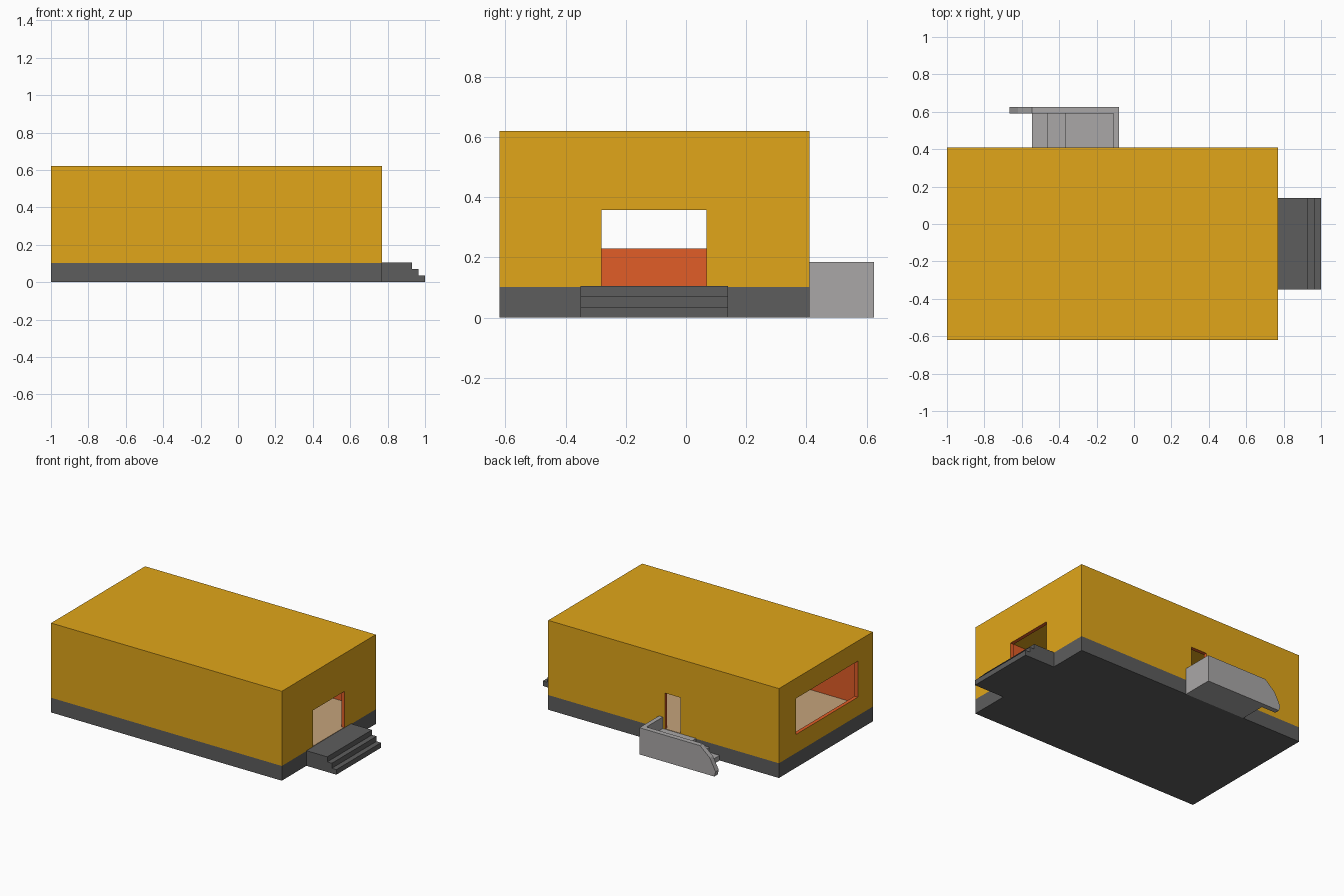
import bpy, bmesh

if "Cube" in bpy.data.objects:
    bpy.data.objects.remove(bpy.data.objects["Cube"])

def material(name, rgb):
    m = bpy.data.materials.new(name)
    m.diffuse_color = (*rgb, 1)
    m.use_nodes = True
    m.node_tree.nodes["Principled BSDF"].inputs["Base Color"].default_value = m.diffuse_color
    return m

YELLOW = material("yellow_wall", (0.75, 0.38, 0.01))
ORANGE = material("orange_interior", (0.75, 0.11, 0.02))
TAN = material("tan_floor", (0.56, 0.37, 0.20))
DARK = material("dark_grey", (0.11, 0.11, 0.11))
LIGHT = material("light_grey", (0.40, 0.39, 0.39))

def box(name, x, y, z, mat=None):
    """Box from min/max ranges."""
    bm = bmesh.new()
    bmesh.ops.create_cube(bm, size=1)
    for v in bm.verts:
        v.co = [r[0] if c < 0 else r[1] for c, r in zip(v.co, (x, y, z))]
    return finish(name, bm, mat)

def prism(name, profile, y, mat):
    """Extrude an x/z profile along y."""
    bm = bmesh.new()
    face = bm.faces.new([bm.verts.new((px, y[0], pz)) for px, pz in profile])
    out = bmesh.ops.extrude_face_region(bm, geom=[face])["geom"]
    for v in out:
        if isinstance(v, bmesh.types.BMVert):
            v.co.y = y[1]
    return finish(name, bm, mat)

def finish(name, bm, mat):
    bmesh.ops.recalc_face_normals(bm, faces=bm.faces)
    me = bpy.data.meshes.new(name)
    bm.to_mesh(me)
    bm.free()
    if mat:
        me.materials.append(mat)
    ob = bpy.data.objects.new(name, me)
    bpy.context.collection.objects.link(ob)
    return ob

X0, X1, Y0, Y1, Z0, Z1 = -1.0, 0.77, -0.62, 0.41, 0.105, 0.62
T = 0.025  # wall thickness

# Foundation and interior floor
box("foundation", (X0, X1), (Y0, Y1), (0, Z0 - 0.003), DARK)
box("floor", (X0 + 0.005, X1 - 0.005), (Y0 + 0.005, Y1 - 0.005), (0.09, Z0), TAN)

# Hollow shell with roof: cut room, front door, side door and window
shell = box("shell", (X0, X1), (Y0, Y1), (Z0 - 0.003, Z1), YELLOW)
cutters = [
    box("room_cutter", (X0 + T, X1 - T), (Y0 + T, Y1 - T), (0, Z1 - T)),
    box("main_door_cutter", (X1 - 0.1, X1 + 0.1), (-0.28, 0.068), (0, 0.357)),
    box("side_door_cutter", (-0.245, -0.125), (Y1 - 0.1, Y1 + 0.1), (0, 0.355)),
    box("window_cutter", (X0 - 0.1, X0 + 0.1), (-0.456, 0.22), (0.23, 0.48)),
]
for c in cutters:
    c.hide_render = True
    mod = shell.modifiers.new(c.name, "BOOLEAN")
    mod.operation, mod.solver, mod.object = "DIFFERENCE", "EXACT", c
bpy.context.view_layer.update()
deps = bpy.context.evaluated_depsgraph_get()
mesh = bpy.data.meshes.new_from_object(shell.evaluated_get(deps))
shell.modifiers.clear()
shell.data = mesh
for c in cutters:
    bpy.data.objects.remove(c)

# Yellow outside and ceiling, orange inner walls and reveals
mesh.materials.clear()
mesh.materials.append(YELLOW)
mesh.materials.append(ORANGE)
for p in mesh.polygons:
    c = p.center
    outside = (min(c.x - X0, X1 - c.x, c.y - Y0, Y1 - c.y) < 1e-3
               or c.z > Z1 - T - 1e-3)
    p.material_index = 0 if outside else 1

def stairs(name, start, edges, tops, y, mat):
    """Solid stair profile descending from start through the edges."""
    pts = [(start, 0), (start, tops[0])]
    for i, e in enumerate(edges):
        pts.append((e, tops[i]))
        pts.append((e, tops[i + 1] if i + 1 < len(tops) else 0))
    return prism(name, pts, y, mat)

TOPS = (0.105, 0.07, 0.035)
stairs("main_steps", X1, (0.93, 0.965, 1.0), TOPS, (-0.35, 0.14), DARK)

# Side entrance: landing with steps, end wall and sloped parapet
stairs("side_steps", -0.11, (-0.365, -0.465, -0.545), TOPS, (Y1, 0.59), LIGHT)
box("side_end_wall", (-0.11, -0.08), (Y1, 0.59), (0, 0.185), LIGHT)
prism("side_parapet", [(-0.08, 0), (-0.08, 0.185), (-0.545, 0.185),
                       (-0.62, 0.12), (-0.665, 0.035), (-0.655, 0)],
      (0.59, 0.625), LIGHT)
